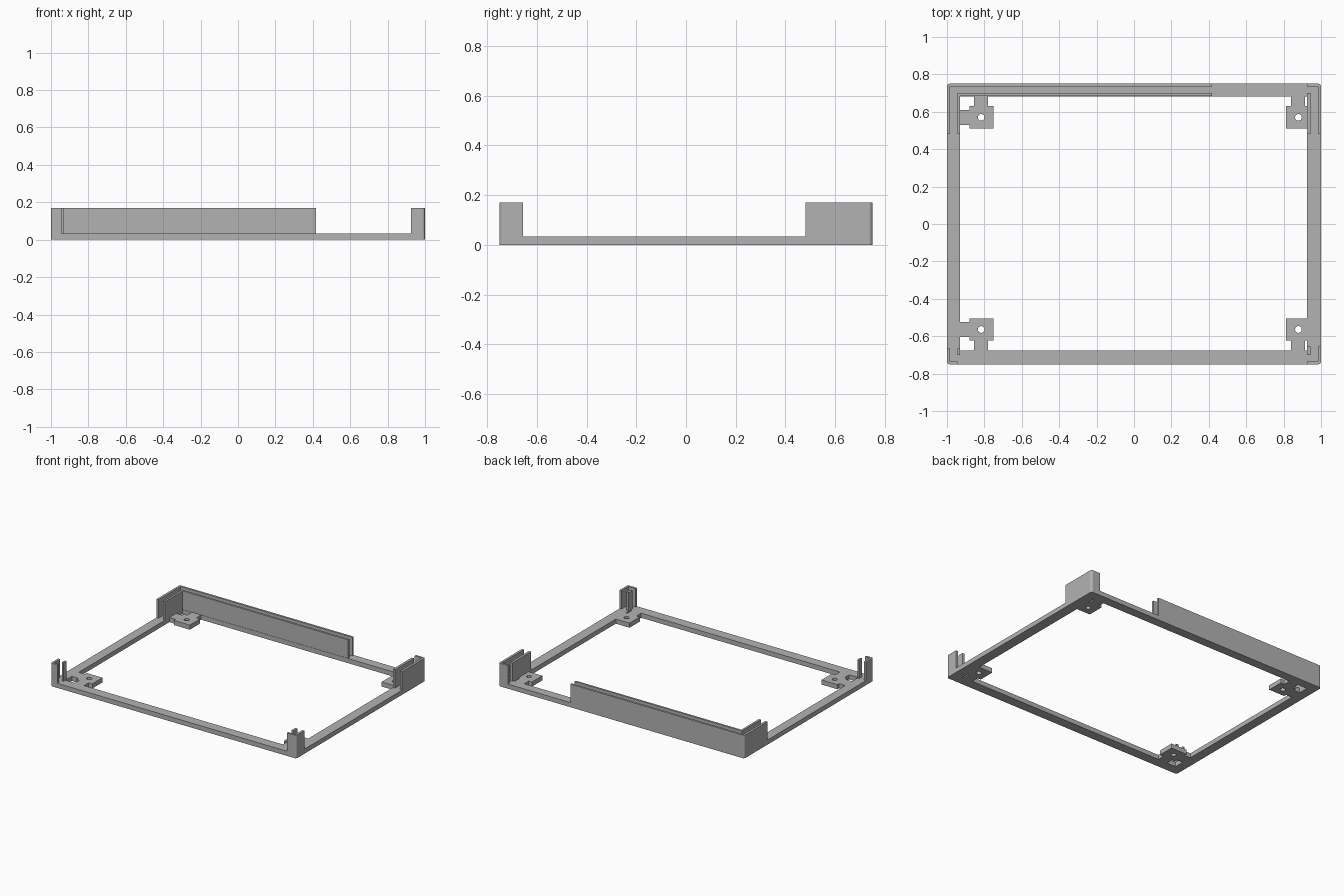
import bpy, bmesh, math

if "Cube" in bpy.data.objects:
    bpy.data.objects.remove(bpy.data.objects["Cube"], do_unlink=True)

W, D = 1.0, 0.75            # outer half sizes
BASE, TOP = 0.034, 0.17     # frame and wall heights
LEFT, RIGHT, FRONT, BACK = -0.93, 0.925, -0.677, 0.683   # opening
R = 0.015                   # outer corner radius

gray = bpy.data.materials.new("plain gray")
gray.use_nodes = True
gray.diffuse_color = (0.45, 0.45, 0.45, 1)
gray.node_tree.nodes["Principled BSDF"].inputs["Base Color"].default_value = (0.45, 0.45, 0.45, 1)


def rounded(points):
    """Replace points on the outer corners of the frame by small arcs."""
    out = []
    for i, (x, y) in enumerate(points):
        if abs(x) < W or abs(y) < D:
            out.append((x, y))
            continue
        cx, cy = math.copysign(W - R, x), math.copysign(D - R, y)
        arc = [(cx + math.copysign(R * math.cos(a), x), cy + math.copysign(R * math.sin(a), y))
               for a in (k * math.pi / 8 for k in range(5))]
        # start the arc on the side the outline arrives from
        out += arc if abs(points[i - 1][0] - x) < 1e-6 else arc[::-1]
    return out


def prism(name, points, z0, z1):
    """Extrude a flat outline upwards."""
    bm = bmesh.new()
    face = bm.faces.new([bm.verts.new((x, y, z0)) for x, y in rounded(points)])
    ext = bmesh.ops.extrude_face_region(bm, geom=[face])
    verts = [v for v in ext["geom"] if isinstance(v, bmesh.types.BMVert)]
    bmesh.ops.translate(bm, verts=verts, vec=(0, 0, z1 - z0))
    bmesh.ops.recalc_face_normals(bm, faces=bm.faces)
    mesh = bpy.data.meshes.new(name)
    bm.to_mesh(mesh)
    bm.free()
    mesh.materials.append(gray)
    obj = bpy.data.objects.new(name, mesh)
    bpy.context.collection.objects.link(obj)
    return obj


def box(x0, x1, y0, y1):
    return [(x0, y0), (x1, y0), (x1, y1), (x0, y1)]


def cut(obj, points):
    """Cut an outline right through a part."""
    cutter = prism(obj.name + "_cutter", points, -0.1, 0.1)
    cutter.hide_render = True
    cutter.hide_viewport = True
    mod = obj.modifiers.new("cut", 'BOOLEAN')
    mod.operation = 'DIFFERENCE'
    mod.solver = 'EXACT'
    mod.object = cutter


def wall(name, points):
    return prism(name, points, BASE, TOP)


# Base frame
cut(prism("base_frame", box(-W, W, -D, D), 0, BASE), box(LEFT, RIGHT, FRONT, BACK))

# Screw tabs, front ones mirrored from the back ones
right_tab = [(-0.75, 0.51), (-0.88, 0.51), (-0.88, 0.53), (LEFT, 0.53), (LEFT, 0.61),
             (-0.88, 0.61), (-0.88, 0.63), (-0.855, 0.63), (-0.855, BACK), (-0.78, BACK),
             (-0.78, 0.63), (-0.75, 0.63)]
left_tab = [(0.813, 0.51), (RIGHT, 0.51), (RIGHT, 0.63), (0.915, 0.63), (0.915, BACK),
            (0.84, BACK), (0.84, 0.63), (0.813, 0.63)]
for side, outline, hx in (("right", right_tab, -0.817), ("left", left_tab, 0.879)):
    hole = [(hx + 0.018 * math.cos(k * math.tau / 24), 0.57 + 0.018 * math.sin(k * math.tau / 24))
            for k in range(24)]
    for end in ("back", "front"):
        def place(pts):
            return pts if end == "back" else [(x, FRONT + BACK - y) for x, y in pts]
        cut(prism(f"{end}_{side}_screw_tab", place(outline), 0, BASE), place(hole))

# Long back wall with its right return, outer and inner skins leaving a slot
wall("back_outer_wall", [(-W, 0.48), (-0.983, 0.48), (-0.983, 0.735), (0.417, 0.735),
                         (0.417, D), (-W, D)])
wall("back_inner_wall", [(-0.945, 0.48), (LEFT, 0.48), (LEFT, 0.685), (0.417, 0.685),
                         (0.417, 0.70), (-0.945, 0.70)])

# Back left corner
wall("back_left_outer_wall", [(W, 0.48), (W, D), (RIGHT, D), (RIGHT, 0.735),
                              (0.983, 0.735), (0.983, 0.48)])
wall("back_left_inner_wall", box(RIGHT, 0.943, 0.48, 0.70))

# Front corners
wall("front_right_outer_post", [(-W, -0.665), (-W, -D), (-0.945, -D), (-0.945, -0.735),
                                (-0.983, -0.735), (-0.983, -0.665)])
wall("front_right_inner_post", box(-0.945, LEFT, -0.70, -0.665))
wall("front_left_outer_post", [(W, -0.655), (0.983, -0.655), (0.983, -0.735),
                               (RIGHT, -0.735), (RIGHT, -D), (W, -D)])
wall("front_left_inner_post", box(RIGHT, 0.943, -0.70, -0.655))
